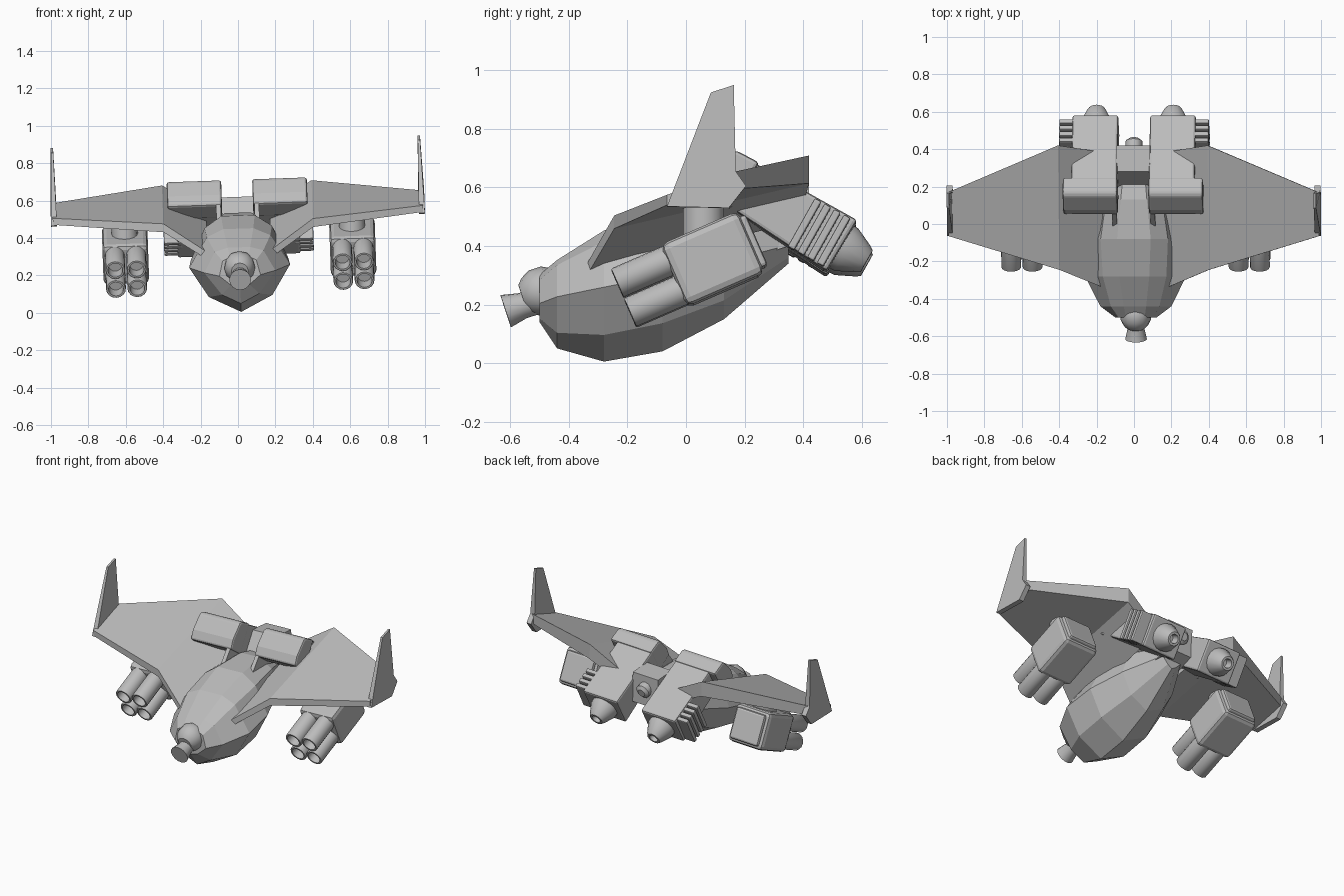
import bpy, bmesh, math
from mathutils import Vector, Matrix

if "Cube" in bpy.data.objects:
    bpy.data.objects.remove(bpy.data.objects["Cube"])

GREY = bpy.data.materials.new("hull_grey")
GREY.use_nodes = True
GREY.diffuse_color = (0.5, 0.5, 0.5, 1)
GREY.node_tree.nodes["Principled BSDF"].inputs["Base Color"].default_value = (0.5, 0.5, 0.5, 1)

# The whole craft banks slightly about its long axis
PIVOT = Vector((0, 0, 0.5))
BANK = Matrix.Translation(PIVOT) @ Matrix.Rotation(math.radians(-2), 4, 'Y') @ Matrix.Translation(-PIVOT)


def finish(name, bm, bevel=0, smooth=False):
    bmesh.ops.recalc_face_normals(bm, faces=bm.faces)
    bm.transform(BANK)
    mesh = bpy.data.meshes.new(name)
    bm.to_mesh(mesh)
    bm.free()
    mesh.materials.append(GREY)
    obj = bpy.data.objects.new(name, mesh)
    bpy.context.collection.objects.link(obj)
    if bevel:
        mod = obj.modifiers.new("bevel", 'BEVEL')
        mod.width, mod.segments, mod.limit_method = bevel, 2, 'ANGLE'
    if smooth:
        bpy.ops.object.select_all(action='DESELECT')
        obj.select_set(True)
        bpy.context.view_layer.objects.active = obj
        bpy.ops.object.shade_smooth_by_angle(angle=math.radians(35))
    return obj


def loft(name, rings, bevel=0, smooth=False, caps=True):
    """Skin a list of closed rings with equal point counts."""
    bm = bmesh.new()
    loops = [[bm.verts.new(p) for p in ring] for ring in rings]
    for a, b in zip(loops, loops[1:]):
        n = len(a)
        for i in range(n):
            bm.faces.new((a[i], a[(i + 1) % n], b[(i + 1) % n], b[i]))
    if caps:
        bm.faces.new(loops[0])
        bm.faces.new(loops[-1])
    return finish(name, bm, bevel, smooth)


def slab(name, x0, x1, profile, bevel=0):
    """Extrude a (y, z) profile across x."""
    return loft(name, [[(x, y, z) for y, z in profile] for x in (x0, x1)], bevel)


def lathe(name, origin, axis, profile, seg=16):
    """Spin (distance, radius) pairs around an axis."""
    turn = Vector(axis).to_track_quat('Z', 'Y')
    rings = []
    for d, r in profile:
        ring = [(r * math.cos(math.tau * i / seg), r * math.sin(math.tau * i / seg), d) for i in range(seg)]
        rings.append([Vector(origin) + turn @ Vector(p) for p in ring])
    return loft(name, rings, smooth=True)


# Faceted hull: station y, keel z, then chine, beam, shoulder and roof as (x, z)
stations = [
    (-0.50, 0.14, (0.05, 0.15), (0.11, 0.20), (0.09, 0.28), (0.05, 0.30)),
    (-0.44, 0.05, (0.10, 0.10), (0.19, 0.22), (0.13, 0.33), (0.06, 0.35)),
    (-0.28, 0.005, (0.17, 0.09), (0.27, 0.25), (0.17, 0.41), (0.08, 0.45)),
    (-0.08, 0.04, (0.17, 0.13), (0.26, 0.29), (0.18, 0.46), (0.09, 0.52)),
    (0.13, 0.15, (0.12, 0.21), (0.19, 0.34), (0.15, 0.48), (0.07, 0.535)),
    (0.35, 0.34, (0.03, 0.36), (0.07, 0.40), (0.08, 0.45), (0.05, 0.49)),
]
hull = []
for y, keel, *side in stations:
    hull.append([(0, y, keel)] + [(x, y, z) for x, z in side] + [(-x, y, z) for x, z in reversed(side)])
loft("hull", hull)

# Nose turret
lathe("nose_ball", (0, -0.49, 0.245), (0, -0.95, -0.31),
      [(0.085 * math.sin(a), 0.085 * math.cos(a)) for a in (-1.2, -0.7, -0.25, 0.25, 0.7, 1.0)], 12)
lathe("nose_gun", (0, -0.53, 0.205), (0, -0.95, -0.31), [(-0.02, 0.045), (0.03, 0.045), (0.09, 0.058)])

# Bridge between the engines
slab("engine_bridge", -0.09, 0.09, [(0.2, 0.5), (0.28, 0.62), (0.42, 0.61), (0.42, 0.42), (0.3, 0.38)])
lathe("tail_port", (0, 0.4, 0.53), (0, 0.95, -0.3), [(0, 0.045), (0.045, 0.045), (0.06, 0.025)], 12)

AFT = Vector((0, 0.87, -0.49))          # engine axis
DOWN = Vector((0, -0.49, -0.87))        # engine underside direction
GUN_PITCH = Matrix.Rotation(math.radians(23.5), 3, 'X')


def box_ring(y, half_x, half_z, centre):
    corners = [(-half_x, y, -half_z), (half_x, y, -half_z), (half_x, y, half_z), (-half_x, y, half_z)]
    return [centre + GUN_PITCH @ Vector(c) for c in corners]


for s, label in ((1, "left"), (-1, "right")):
    # Gull wing, each section as (x, front y, front top, front bottom, rear y, rear top, rear bottom)
    sections = [
        (0.17, -0.34, 0.33, 0.29, 0.385, 0.56, 0.48),
        (0.40, -0.245, 0.49, 0.445, 0.42, 0.695, 0.60),
        (0.99, -0.065, 0.54, 0.505, 0.17, 0.62, 0.56),
    ]
    loft(label + "_wing", [[(s * x, fy, ft), (s * x, ry, rt), (s * x, ry, rb), (s * x, fy, fb)]
                           for x, fy, ft, fb, ry, rt, rb in sections])

    # Upright wing tip fin, thinner towards the top
    outline = [(-0.065, 0.50), (0.085, 0.89), (0.163, 0.915), (0.17, 0.62), (0.205, 0.57), (0.146, 0.495)]
    inner = [(s * (0.968 if z < 0.7 else 0.975), y, z) for y, z in outline]
    outer = [(s * (1.0 if z < 0.7 else 0.988), y, z) for y, z in outline]
    loft(label + "_fin", [inner, outer])

    # Engine body, wider cowl and intake cheek
    slab(label + "_engine", s * 0.085, s * 0.33,
         [(0.06, 0.58), (0.167, 0.71), (0.585, 0.477), (0.48, 0.303)], 0.012)
    slab(label + "_cowl", s * 0.083, s * 0.375,
         [(0.05, 0.58), (0.075, 0.635), (0.15, 0.71), (0.175, 0.712), (0.25, 0.672), (0.15, 0.51)], 0.012)
    slab(label + "_intake_cheek", s * 0.09, s * 0.115, [(-0.015, 0.5), (0.06, 0.59), (0.2, 0.6), (0.2, 0.44)])

    # Cooling ribs stacked along the engine's outer side
    for i in range(4):
        top = Vector((0, 0.44, 0.55)) + AFT * 0.038 * i
        pts = [top, top + AFT * 0.026, top + AFT * 0.026 + DOWN * 0.19, top + DOWN * 0.19]
        slab(f"{label}_rib_{i + 1}", s * 0.30, s * 0.40, [(p.y, p.z) for p in pts], 0.006)

    # Hollow exhaust nozzle
    lathe(label + "_nozzle", Vector((s * 0.205, 0.53, 0.39)), AFT,
          [(-0.02, 0.085), (0.02, 0.083), (0.085, 0.052), (0.1, 0.042), (0.1, 0.028), (0.05, 0.024)])

    # Weapon pod slung under the wing
    centre = Vector((s * 0.608, 0.09, 0.332))
    loft(label + "_weapon_pod", [box_ring(y, 0.122, 0.115, centre) for y in (-0.145, 0.145)], 0.025)
    loft(label + "_pod_cap", [box_ring(y, 0.1, 0.095, centre) for y in (0.13, 0.165)], 0.012)
    lathe(label + "_pylon", (s * 0.608, 0.06, 0.4), (0, 0, 1), [(0, 0.07), (0.15, 0.07)])
    for i, dx in enumerate((-0.057, 0.057)):
        for j, dz in enumerate((-0.055, 0.055)):
            base = centre + GUN_PITCH @ Vector((dx, -0.13, dz))
            lathe(f"{label}_barrel_{2 * i + j + 1}", base, GUN_PITCH @ Vector((0, -1, 0)),
                  [(0, 0.053), (0.195, 0.053), (0.2, 0.05), (0.2, 0.04), (0.13, 0.036)])
